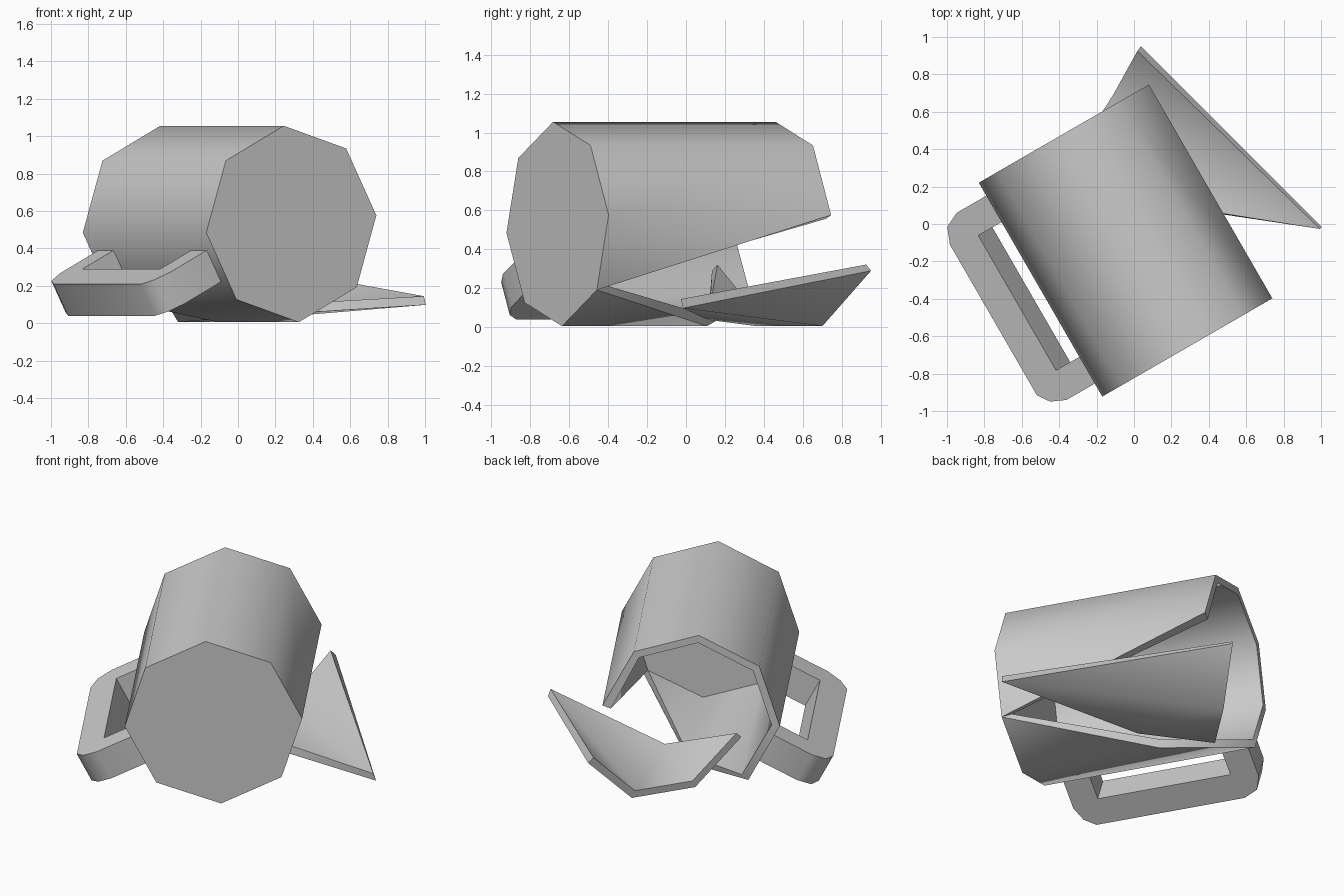
import bpy
import bmesh
from math import sin, cos, radians
from mathutils import Matrix, Vector

if "Cube" in bpy.data.objects:
    bpy.data.objects.remove(bpy.data.objects["Cube"], do_unlink=True)

RADIUS, LENGTH, WALL = 0.527, 1.32, 0.045
CRACK = 0.86                      # where the crack meets the lowest corner
ANGLES = [5 + 45 * i for i in range(8)]

grey = bpy.data.materials.new("stoneware_grey")
grey.use_nodes = True
grey.diffuse_color = (0.6, 0.6, 0.6, 1)
grey.node_tree.nodes["Principled BSDF"].inputs["Base Color"].default_value = (0.6, 0.6, 0.6, 1)


def polar(radius, angle, along):
    """Point in the mug's frame: y runs along the axis, angle turns from x to z."""
    a = radians(angle)
    return Vector((radius * cos(a), along, radius * sin(a)))


def build(name, faces, matrix, wall=0):
    """Make an object from faces given as lists of points, optionally thickened inwards."""
    bm = bmesh.new()
    for points in faces:
        bm.faces.new([bm.verts.new(p) for p in points])
    bmesh.ops.remove_doubles(bm, verts=bm.verts, dist=0.0005)
    mesh = bpy.data.meshes.new(name)
    bm.to_mesh(mesh)
    bm.free()
    mesh.materials.append(grey)
    obj = bpy.data.objects.new(name, mesh)
    bpy.context.collection.objects.link(obj)
    obj.matrix_world = matrix
    bpy.ops.object.select_all(action='DESELECT')
    obj.select_set(True)
    bpy.context.view_layer.objects.active = obj
    if wall:
        mod = obj.modifiers.new("wall", 'SOLIDIFY')
        mod.thickness = wall
        mod.offset = -1
        mod.use_even_offset = True
        bpy.ops.object.modifier_apply(modifier=mod.name)
    bpy.ops.object.shade_smooth_by_angle(angle=radians(60))
    return obj


def shell(corners, turn=0, shift=0):
    """Wall faces from (angle, distance along axis) corners."""
    return [[polar(RADIUS, a + turn, d + shift) for a, d in face] for face in corners]


# Mug body: floor, five whole wall panels and three broken ones
body = [[(a, 0) for a in ANGLES]]
for a in ANGLES[:5]:
    body.append([(a, 0), (a, LENGTH), (a + 45, LENGTH), (a + 45, 0)])
body += [
    [(-40, 0), (5, LENGTH), (5, 0)],
    [(-85, 0), (-85, CRACK), (-40, 0)],
    [(-130, 0), (-130, LENGTH), (-85, CRACK), (-85, 0)],
]
mug_frame = Matrix.Translation((0.285, -0.66, 0.53)) @ Matrix.Rotation(radians(30), 4, 'Z')
build("mug_body", shell(body), mug_frame, WALL)

# Broken shard: the matching rest of those panels, lying on the ground
shard = [
    [(-40, 0), (-40, LENGTH), (5, LENGTH)],
    [(-85, CRACK), (-85, LENGTH), (-40, LENGTH), (-40, 0)],
    [(-130, LENGTH), (-85, LENGTH), (-85, CRACK)],
]
across = Vector((0.545, 0.838, 0)).normalized()
axis = Vector((-0.838, 0.541, -0.07)).normalized()
up = across.cross(axis).normalized()
shard_frame = Matrix((across, axis, up)).transposed().to_4x4()
shard_frame.translation = (-0.239, 0.55, 0.491)
build("broken_shard", shell(shard, -27.5, -LENGTH), shard_frame, WALL)

# Handle: a C-shaped outline in a radial plane, given width across it
outer = [(0.46, 1.24), (0.75, 1.24), (0.84, 1.2), (0.88, 1.11),
         (0.88, 0.18), (0.83, 0.116), (0.74, 0.08), (0.46, 0.08)]
inner = [(0.46, 1.077), (0.705, 1.077), (0.705, 1.077), (0.705, 1.077),
         (0.705, 0.245), (0.705, 0.245), (0.705, 0.245), (0.46, 0.245)]
HANDLE_ANGLE, HALF = -152.5, 0.095
side = polar(HALF, HANDLE_ANGLE - 90, 0)


def handle_point(point, sign):
    return polar(point[0], HANDLE_ANGLE, point[1]) + side * sign


def strip(line, signs):
    return [[handle_point(p, signs[0]), handle_point(q, signs[0]),
             handle_point(q, signs[1]), handle_point(p, signs[1])]
            for p, q in zip(line, line[1:]) if p != q]


faces = strip(outer, (1, -1)) + strip(inner, (-1, 1))
for sign in (1, -1):
    for i in range(len(outer) - 1):
        loop = list(dict.fromkeys([outer[i], inner[i], inner[i + 1], outer[i + 1]]))
        faces.append([handle_point(p, sign) for p in loop[::sign]])
for i in (0, -1):                 # ends buried in the wall
    end = [handle_point(outer[i], 1), handle_point(outer[i], -1),
           handle_point(inner[i], -1), handle_point(inner[i], 1)]
    faces.append(end if i else end[::-1])
handle = build("handle", faces, mug_frame)

# Keep the handle's faces pointing outwards
bm = bmesh.new()
bm.from_mesh(handle.data)
bmesh.ops.recalc_face_normals(bm, faces=bm.faces)
bm.to_mesh(handle.data)
bm.free()
